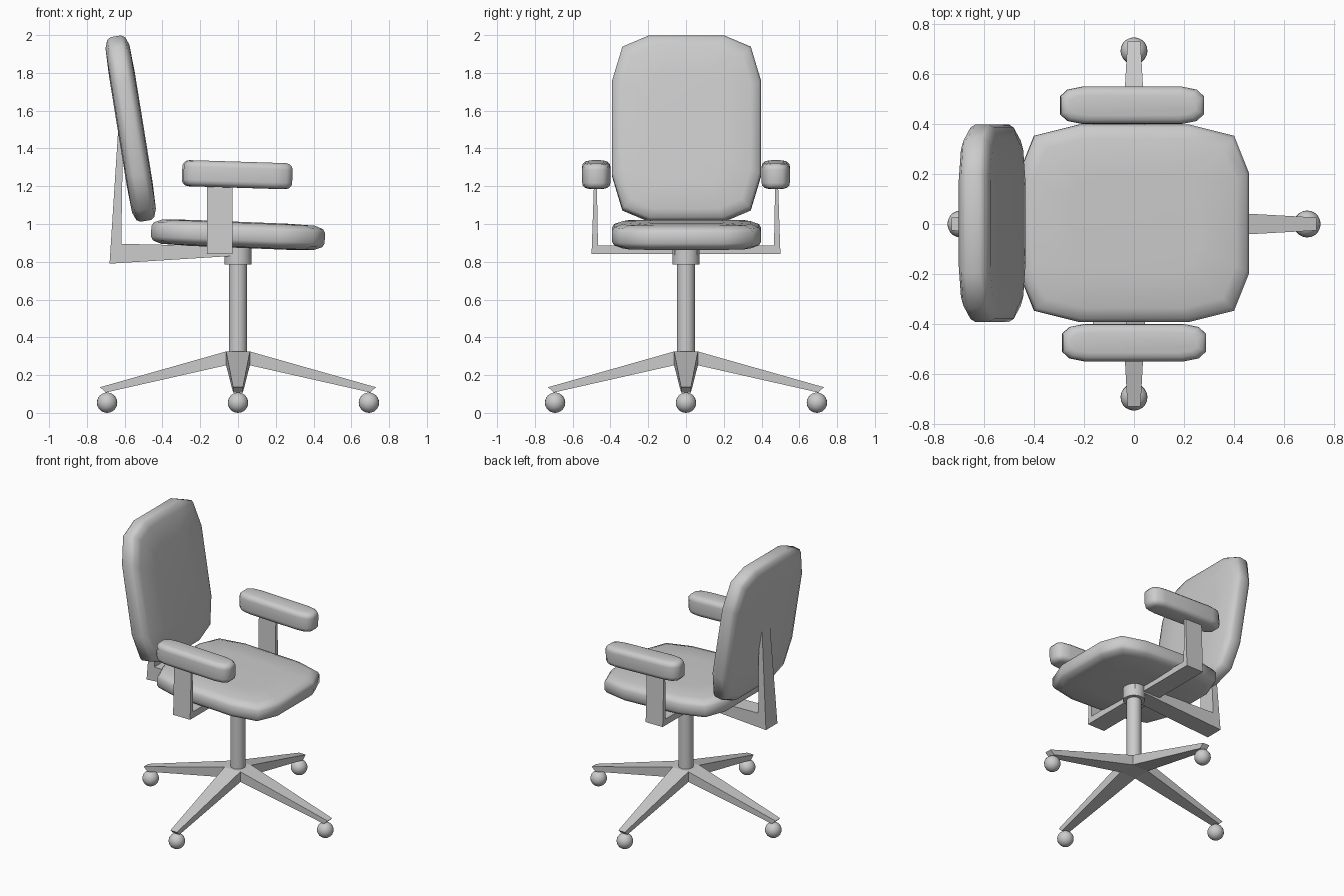
import bpy, bmesh, math
from mathutils import Vector

if "Cube" in bpy.data.objects:
    bpy.data.objects.remove(bpy.data.objects["Cube"])


def finish(name, bm, smooth=False):
    bmesh.ops.recalc_face_normals(bm, faces=bm.faces[:])
    for f in bm.faces:
        f.smooth = smooth
    me = bpy.data.meshes.new(name)
    bm.to_mesh(me)
    bm.free()
    ob = bpy.data.objects.new(name, me)
    bpy.context.collection.objects.link(ob)
    return ob


def cushion(name, a, b, corner, rings, loc, tilt):
    """Padded slab: 12-sided outline lofted through (inset, height) rings."""
    end, mx, my, side = corner
    q = [(a, end), (a - mx, b - my), (a - side, b)]
    pts = q + [(-x, y) for x, y in reversed(q)]
    pts += [(-x, -y) for x, y in pts]
    bm = bmesh.new()
    loft = [(i, -h) for i, h in rings] + [(i, h) for i, h in reversed(rings)]
    loops = []
    for inset, h in loft:
        sx, sy = (a - inset) / a, (b - inset) / b
        loops.append([bm.verts.new((x * sx, y * sy, h)) for x, y in pts])
    n = len(pts)
    for lo, hi in zip(loops, loops[1:]):
        for i in range(n):
            j = (i + 1) % n
            bm.faces.new((lo[i], lo[j], hi[j], hi[i]))
    bm.faces.new(loops[0])
    bm.faces.new(loops[-1])
    ob = finish(name, bm, True)
    ob.location = loc
    ob.rotation_euler = (0, math.radians(tilt), 0)
    return ob


def prism(name, side_a, side_b):
    """Solid between two matching 3D profiles."""
    bm = bmesh.new()
    va = [bm.verts.new(p) for p in side_a]
    vb = [bm.verts.new(p) for p in side_b]
    n = len(va)
    for i in range(n):
        j = (i + 1) % n
        bm.faces.new((va[i], va[j], vb[j], vb[i]))
    bm.faces.new(va)
    bm.faces.new(vb)
    return finish(name, bm)


def cylinder(name, r1, r2, z0, z1):
    bpy.ops.mesh.primitive_cone_add(vertices=20, radius1=r1, radius2=r2,
                                    depth=z1 - z0, location=(0, 0, (z0 + z1) / 2))
    bpy.context.object.name = name
    bpy.ops.object.shade_smooth_by_angle(angle=math.radians(35))


# Seat, backrest and armrests
pad = [(0.20, 0.069), (0.055, 0.064), (0.012, 0.048), (0.0, 0.028)]
cushion("seat", 0.46, 0.395, (0.2, 0.06, 0.045, 0.24), pad, (0, 0.003, 0.943), 2.3)
cushion("backrest", 0.495, 0.395, (0.2, 0.06, 0.055, 0.245), pad, (-0.568, 0.003, 1.505), -99.2)
arm_pad = [(0.035, 0.069), (0.016, 0.064), (0.003, 0.05), (0.0, 0.035)]
for s, label in ((-1, "right"), (1, "left")):
    cushion(label + "_armrest", 0.288, 0.075, (0.035, 0.03, 0.012, 0.09), arm_pad,
            (-0.004 - 0.004 * s, s * 0.475, 1.261), 1.8)

# U-shaped armrest bracket passing under the seat
half = [(0.50, 0.84), (0.487, 1.22), (0.472, 1.22), (0.466, 0.885)]
u = half + [(-y, z) for y, z in reversed(half)]
prism("armrest_bracket", [(-0.165, y, z) for y, z in u], [(-0.03, y, z) for y, z in u])

# L-shaped backrest bracket, slightly narrower at the top
ell = [(-0.68, 0.79), (-0.635, 1.49), (-0.61, 1.40), (-0.618, 0.895),
       (0.04, 0.88), (0.04, 0.835)]
width = [0.065, 0.045, 0.045, 0.065, 0.06, 0.06]
prism("backrest_bracket", [(x, -w, z) for (x, z), w in zip(ell, width)],
      [(x, w, z) for (x, z), w in zip(ell, width)])

# Column and collar
cylinder("column", 0.048, 0.048, 0.29, 0.80)
cylinder("column_collar", 0.072, 0.072, 0.785, 0.88)

# Star base: legs extruded from the sides of a square hub
bm = bmesh.new()
bmesh.ops.create_cube(bm, size=1)
for v in bm.verts:
    v.co = (v.co.x * 0.126, v.co.y * 0.126, 0.325 if v.co.z > 0 else 0.252)
bm.normal_update()
sides = [f for f in bm.faces if abs(f.normal.z) < 0.5]
dirs = [f.normal.copy() for f in sides]
tips = bmesh.ops.extrude_discrete_faces(bm, faces=sides)["faces"]
for f in tips:
    c = f.calc_center_median()
    d = Vector((c.x, c.y, 0)).normalized()
    across = Vector((-d.y, d.x, 0))
    for v in f.verts:
        top = v.co.z > 0.29
        w = math.copysign(0.026, v.co.dot(across))
        v.co = d * (0.73 if top else 0.70) + across * w
        v.co.z = 0.136 if top else 0.108
finish("star_base", bm)

# Ball casters
for i in range(4):
    t = i * math.pi / 2
    bpy.ops.mesh.primitive_uv_sphere_add(segments=20, ring_count=12, radius=0.054,
                                         location=(0.693 * math.cos(t), 0.693 * math.sin(t), 0.054))
    bpy.context.object.name = f"caster_{i + 1}"
    bpy.ops.object.shade_smooth()
